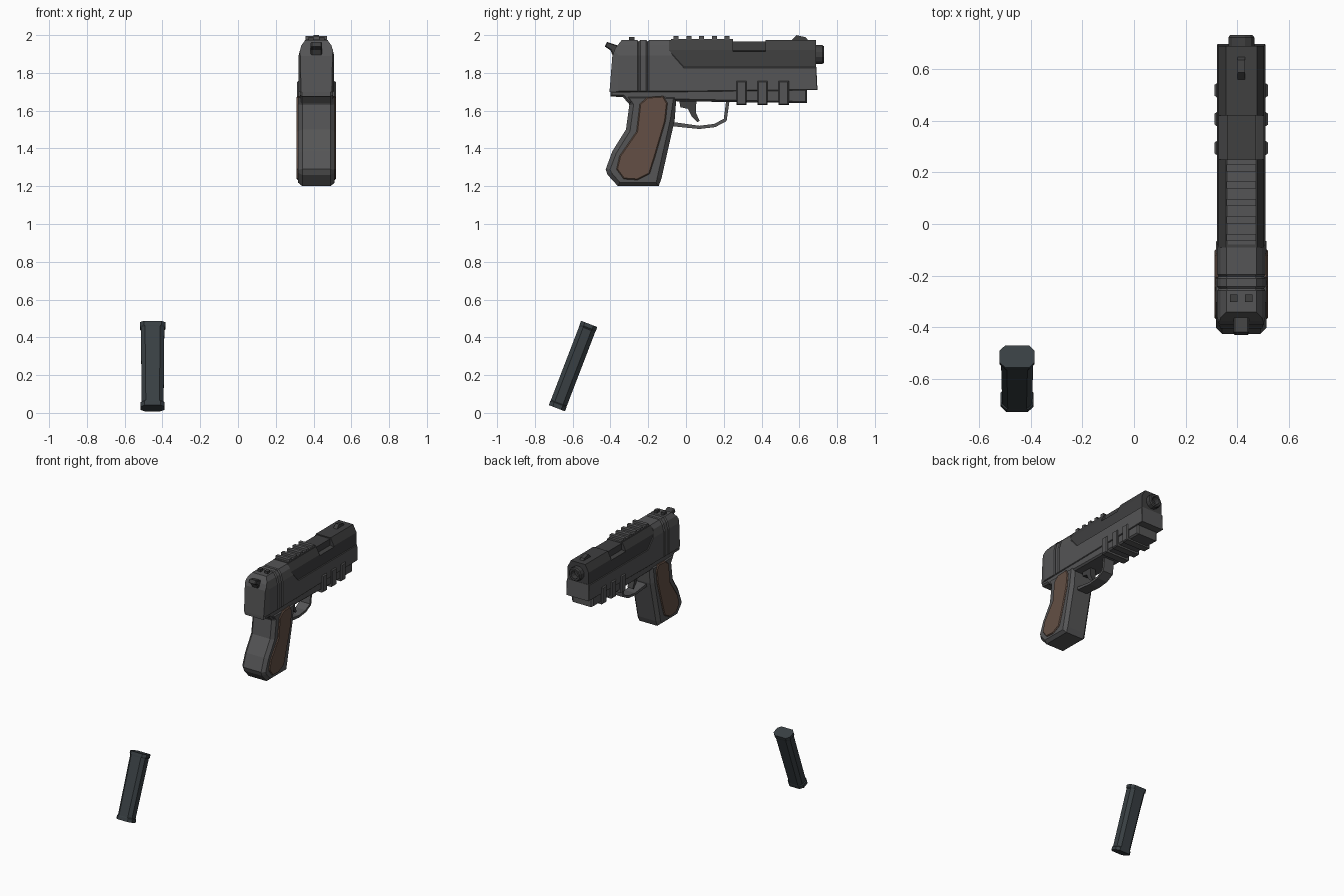
import bpy, bmesh, math
from mathutils import Matrix, Vector

if "Cube" in bpy.data.objects:
    bpy.data.objects.remove(bpy.data.objects["Cube"])

CX = 0.415  # centre plane of the pistol


def material(name, rgb):
    m = bpy.data.materials.new(name)
    m.diffuse_color = (*rgb, 1)
    m.use_nodes = True
    m.node_tree.nodes["Principled BSDF"].inputs["Base Color"].default_value = m.diffuse_color
    return m


STEEL = material("steel", (0.09, 0.09, 0.092))
DARK = material("dark_steel", (0.05, 0.05, 0.051))
BROWN = material("brown_grip", (0.125, 0.078, 0.058))
BLUE = material("blued_steel", (0.04, 0.05, 0.056))


def finish(name, bm, mat):
    bmesh.ops.recalc_face_normals(bm, faces=bm.faces)
    me = bpy.data.meshes.new(name)
    bm.to_mesh(me)
    bm.free()
    me.materials.append(mat)
    ob = bpy.data.objects.new(name, me)
    bpy.context.collection.objects.link(ob)
    return ob


def prism_mesh(pts, half, chamfer=0.0, cx=CX):
    """Side profile (y, z) extruded across x, with chamfered rims."""
    bm = bmesh.new()
    h = half - chamfer
    f = bm.faces.new([bm.verts.new((cx - h, y, z)) for y, z in pts])
    r = bmesh.ops.extrude_face_region(bm, geom=[f])
    for v in r["geom"]:
        if isinstance(v, bmesh.types.BMVert):
            v.co.x = cx + h
    bmesh.ops.recalc_face_normals(bm, faces=bm.faces)
    if chamfer:
        caps = [f for f in bm.faces if abs(f.normal.x) > 0.9]
        bmesh.ops.inset_individual(bm, faces=caps, thickness=chamfer, depth=chamfer)
    return bm


def prism(name, pts, half, mat, chamfer=0.0, cx=CX):
    return finish(name, prism_mesh(pts, half, chamfer, cx), mat)


def block(name, half, y0, y1, z0, z1, mat, chamfer=0.0, cx=CX):
    return prism(name, [(y0, z0), (y1, z0), (y1, z1), (y0, z1)], half, mat, chamfer, cx)


def loft(name, rings, mat, matrix=None):
    """Skin a list of equal-length point rings and cap the ends."""
    bm = bmesh.new()
    vs = [[bm.verts.new(p) for p in ring] for ring in rings]
    n = len(vs[0])
    for a, b in zip(vs, vs[1:]):
        for i in range(n):
            j = (i + 1) % n
            bm.faces.new((a[i], a[j], b[j], b[i]))
    bm.faces.new(vs[0])
    bm.faces.new(vs[-1])
    if matrix:
        bm.transform(matrix)
    return finish(name, bm, mat)


def bisect(bm, co, no, clear=False):
    geom = bm.verts[:] + bm.edges[:] + bm.faces[:]
    r = bmesh.ops.bisect_plane(bm, geom=geom, plane_co=co, plane_no=no, clear_outer=clear)
    if clear:
        cut = [e for e in r["geom_cut"] if isinstance(e, bmesh.types.BMEdge)]
        bmesh.ops.holes_fill(bm, edges=cut, sides=0)


# Main frame: side profile with rear hump, trimmed to an octagonal top
bm = prism_mesh([(-0.405, 1.70), (-0.39, 1.89), (-0.375, 1.93), (-0.34, 1.974),
                 (-0.09, 1.974), (-0.09, 1.92), (-0.01, 1.83), (0.69, 1.83),
                 (0.696, 1.71), (0.0, 1.70)], 0.094, 0.004)
for s in (1, -1):
    for co, no in (((0.092, 0, 1.90), (0.045, 0, 0.012)),
                   ((0.080, 0, 1.945), (0.029, 0, 0.022)),
                   ((0.093, -0.36, 0), (0.05, -0.013, 0))):
        bisect(bm, (CX + s * co[0], co[1], co[2]), Vector((s * no[0], no[1], no[2])).normalized(), True)
# Two V grooves around the rear
for y in (-0.25, -0.203):
    for d in (-0.008, 0, 0.008):
        bisect(bm, (0, y + d, 0), (0, 1, 0))
    for v in bm.verts:
        if abs(v.co.y - y) < 1e-4:
            v.co.x = CX + (v.co.x - CX) * 0.93
            if v.co.z > 1.9:
                v.co.z -= 0.007
finish("main_frame", bm, STEEL)

# Under-frame with front accessory rail
prism("under_frame", [(-0.40, 1.705), (-0.40, 1.675), (-0.335, 1.672), (-0.30, 1.635),
                      (-0.06, 1.65), (0.64, 1.64), (0.64, 1.715)], 0.088, STEEL, 0.012)
for i in range(3):
    y = 0.267 + i * 0.1115
    block(f"rail_rib_{i + 1}", 0.103, y, y + 0.054, 1.63, 1.757, STEEL, 0.008)


# Upper slide with lowered ejection port
def section(y, shoulder, top):
    return [(CX + x, y, z) for x, z in ((-0.088, 1.82), (-0.088, shoulder), (-0.06, top),
                                        (0.06, top), (0.088, shoulder), (0.088, 1.82))]


A, B = (1.92, 1.974), (1.912, 1.918)
loft("upper_slide", [section(y, *s) for y, s in
                     ((-0.09, A), (0.25, A), (0.25, B), (0.42, B), (0.42, A), (0.688, A))], DARK)
block("chamber_block", 0.056, 0.245, 0.425, 1.90, 1.966, DARK)

# Ribbed top strip
block("top_strip", 0.052, -0.08, 0.25, 1.965, 1.979, STEEL)
for i in range(5):
    y = -0.066 + i * 0.0675
    block(f"top_rib_{i + 1}", 0.057, y, y + 0.027, 1.965, 1.995, STEEL)

# Sights
prism("front_sight", [(0.555, 1.97), (0.585, 2.0), (0.635, 1.988), (0.648, 1.97)], 0.015, DARK)
for n, s in (("left", -1), ("right", 1)):
    block(f"rear_sight_{n}", 0.014, -0.302, -0.272, 1.965, 1.991, DARK, cx=CX + s * 0.029)

# Barrel with bore
loft("barrel", [[(CX + r * math.cos(a), y, 1.897 + r * math.sin(a))
                 for a in (math.tau * (i + 0.5) / 12 for i in range(12))]
                for y, r in ((0.66, 0.052), (0.722, 0.052), (0.73, 0.045), (0.73, 0.03), (0.67, 0.03))], DARK)

# Hammer
prism("hammer", [(-0.43, 1.94), (-0.418, 1.964), (-0.36, 1.945), (-0.355, 1.87),
                 (-0.385, 1.885), (-0.40, 1.92)], 0.03, DARK, 0.006)

# Grip and side panels
prism("grip", [(-0.32, 1.68), (-0.30, 1.63), (-0.318, 1.50), (-0.39, 1.385), (-0.425, 1.29),
               (-0.415, 1.26), (-0.36, 1.20), (-0.145, 1.20), (-0.13, 1.24), (-0.06, 1.55),
               (-0.05, 1.68)], 0.097, STEEL, 0.023)
panel = [(-0.245, 1.635), (-0.205, 1.672), (-0.12, 1.677), (-0.098, 1.64), (-0.108, 1.545),
         (-0.167, 1.344), (-0.193, 1.265), (-0.257, 1.233), (-0.33, 1.238), (-0.368, 1.29),
         (-0.352, 1.36), (-0.262, 1.49)]
for n, s in (("left", -1), ("right", 1)):
    prism(f"grip_panel_{n}", panel, 0.01, BROWN, 0.006, CX + s * 0.094)

# Trigger and guard
prism("trigger_guard", [(-0.077, 1.518), (0.07, 1.503), (0.155, 1.513), (0.215, 1.545), (0.23, 1.65),
                        (0.212, 1.65), (0.2, 1.557), (0.15, 1.53), (0.07, 1.52), (-0.07, 1.54)], 0.042, STEEL)
prism("trigger", [(-0.035, 1.65), (-0.03, 1.618), (0.01, 1.61), (0.03, 1.57), (0.06, 1.54),
                  (0.072, 1.546), (0.052, 1.59), (0.055, 1.65)], 0.022, DARK)


# Detached magazine: tilted octagonal box with flared ends
def octagon(w, d, z, c=0.022):
    return [(x, y, z) for x, y in ((-w, -d + c), (-w + c, -d), (w - c, -d), (w, -d + c),
                                   (w, d - c), (w - c, d), (-w + c, d), (-w, d - c))]


tilt = Matrix.Translation((-0.452, -0.598, 0.248)) @ Matrix.Rotation(math.radians(-21), 4, "X")
loft("magazine", [octagon(w, d, z) for w, d, z in
                  ((0.064, 0.046, -0.239), (0.064, 0.046, -0.215), (0.058, 0.045, -0.21),
                   (0.062, 0.045, 0.21), (0.068, 0.046, 0.218), (0.068, 0.046, 0.239))], BLUE, tilt)
